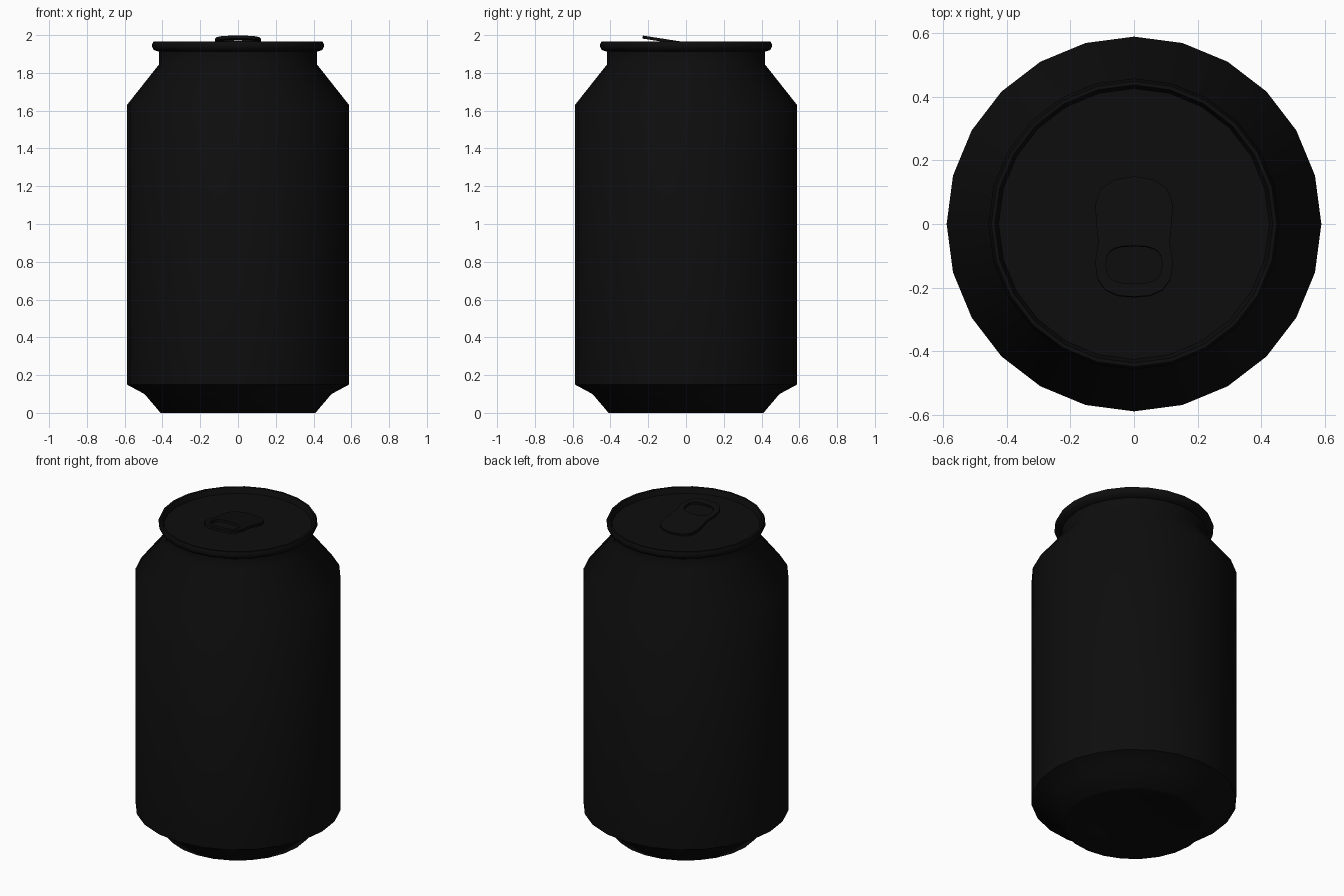
import bpy, bmesh
from math import sin, cos, pi, atan, radians

if "Cube" in bpy.data.objects:
    bpy.data.objects.remove(bpy.data.objects["Cube"])

SIDES = 24
mat = bpy.data.materials.new("black")
mat.diffuse_color = (0.004, 0.004, 0.004, 1)
mat.use_nodes = True
mat.node_tree.nodes["Principled BSDF"].inputs["Base Color"].default_value = mat.diffuse_color


def finish(ob, angle):
    ob.data.materials.append(mat)
    bpy.ops.object.select_all(action='DESELECT')
    ob.select_set(True)
    bpy.context.view_layer.objects.active = ob
    bpy.ops.object.shade_smooth_by_angle(angle=radians(angle))


def lathe(name, profile, angle):
    # Spin an (r, z) profile around z; a radius of 0 becomes a single pole
    bm = bmesh.new()
    rings = []
    for r, z in profile:
        n = SIDES if r > 0 else 1
        rings.append([bm.verts.new((r * cos(2 * pi * i / SIDES), r * sin(2 * pi * i / SIDES), z))
                      for i in range(n)])
    for a, b in zip(rings, rings[1:]):
        for i in range(SIDES):
            j = (i + 1) % SIDES
            quad = [a[i % len(a)], a[j % len(a)], b[j % len(b)], b[i % len(b)]]
            bm.faces.new(list(dict.fromkeys(quad)))
    bmesh.ops.recalc_face_normals(bm, faces=bm.faces)
    me = bpy.data.meshes.new(name)
    bm.to_mesh(me)
    bm.free()
    ob = bpy.data.objects.new(name, me)
    bpy.context.collection.objects.link(ob)
    finish(ob, angle)
    return ob


# Can: base, body, shoulder, neck, rolled rim and recessed lid
lathe("can_body", [(0, 0.04), (0.25, 0.03), (0.38, 0), (0.41, 0), (0.495, 0.10), (0.588, 0.15),
                   (0.588, 1.63), (0.418, 1.845), (0.418, 1.912), (0.447, 1.922),
                   (0.457, 1.945), (0.448, 1.965), (0.436, 1.965),
                   (0.425, 1.93), (0, 1.928)], 60)

# Pull tab: waisted outline with a rounded finger hole, drawn as a filled curve
half = [(0, 0.15), (0.06, 0.14), (0.105, 0.11), (0.122, 0.06), (0.118, 0), (0.112, -0.06),
        (0.122, -0.12), (0.115, -0.175), (0.09, -0.21), (0.05, -0.228), (0, -0.232)]
outline = half + [(-x, y) for x, y in reversed(half[1:-1])]


def soft(v):
    return abs(v) ** 0.7 * (1 if v >= 0 else -1)


hole = [(0.088 * soft(cos(2 * pi * i / 20)), -0.13 + 0.06 * soft(sin(2 * pi * i / 20)))
        for i in range(20)]

cu = bpy.data.curves.new("pull_tab", 'CURVE')
cu.dimensions = '2D'
cu.fill_mode = 'BOTH'
cu.extrude = 0.008
for pts in (outline, hole):
    sp = cu.splines.new('POLY')
    sp.points.add(len(pts) - 1)
    for p, (x, y) in zip(sp.points, pts):
        p.co = (x, y, 0, 1)
    sp.use_cyclic_u = True
tab = bpy.data.objects.new("pull_tab", cu)
bpy.context.collection.objects.link(tab)
tab.location = (0, 0, 1.954)
tab.rotation_euler = (-atan(0.155), 0, 0)
bpy.ops.object.select_all(action='DESELECT')
tab.select_set(True)
bpy.context.view_layer.objects.active = tab
bpy.ops.object.convert(target='MESH')
finish(bpy.context.view_layer.objects.active, 30)
